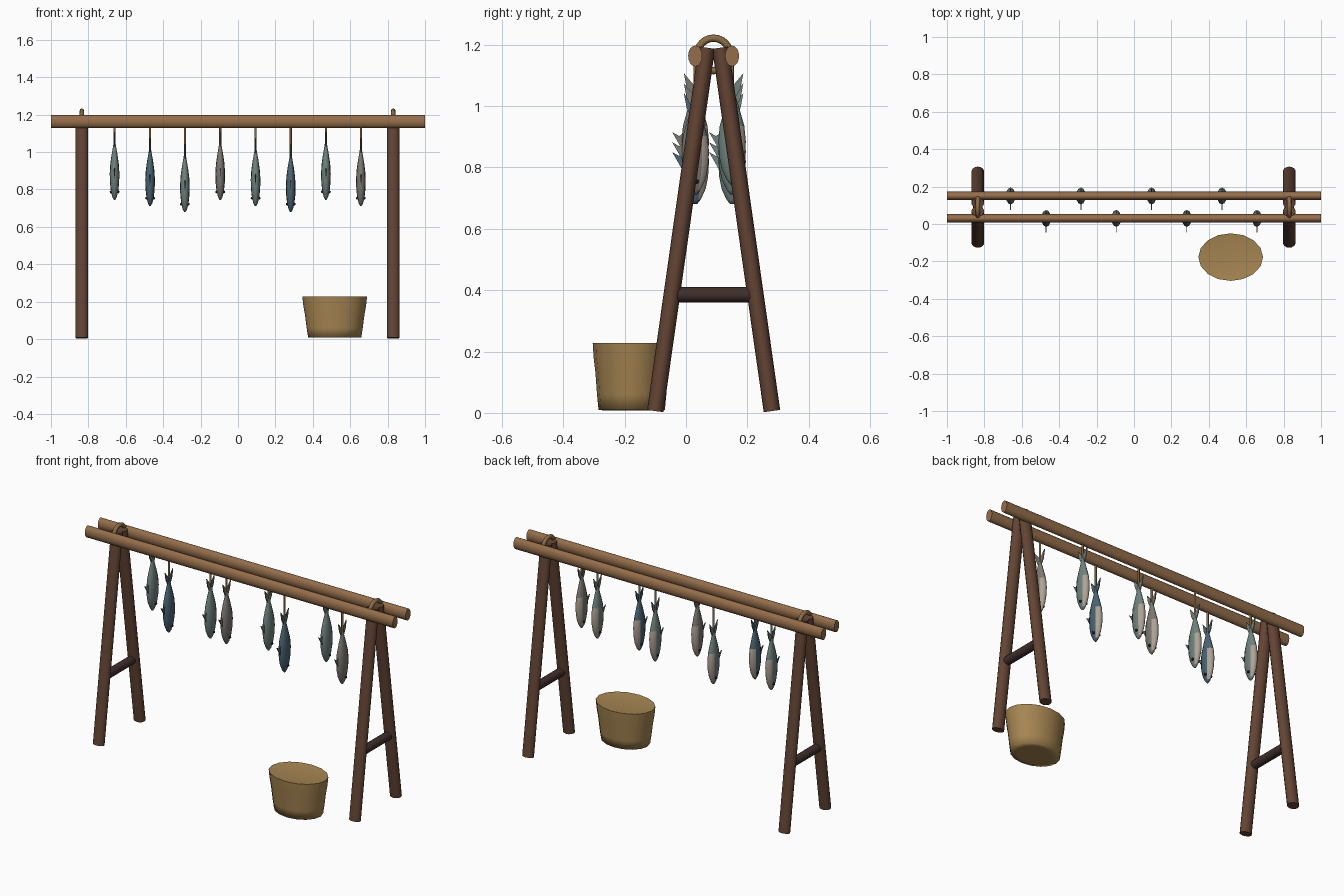
import bpy, bmesh, math
from mathutils import Vector, Matrix

if "Cube" in bpy.data.objects:
    bpy.data.objects.remove(bpy.data.objects["Cube"])


def material(name, rgb):
    m = bpy.data.materials.new(name)
    m.diffuse_color = (*rgb, 1)
    m.use_nodes = True
    m.node_tree.nodes["Principled BSDF"].inputs["Base Color"].default_value = m.diffuse_color
    return m


BEAM = material("light_wood", (0.30, 0.155, 0.07))
LEG = material("brown_wood", (0.125, 0.058, 0.034))
BAR = material("dark_wood", (0.05, 0.028, 0.025))
ROPE = material("rope", (0.25, 0.15, 0.06))
WICKER = material("wicker", (0.38, 0.235, 0.085))
BLUE = material("blue_scales", (0.07, 0.13, 0.17))
GREEN = material("green_scales", (0.16, 0.225, 0.21))
GREY = material("grey_scales", (0.20, 0.19, 0.165))
PALE = material("pale_belly", (0.42, 0.36, 0.30))
EYE = material("eye", (0.01, 0.01, 0.012))


def finish(bm, name, mats, angle=50):
    bmesh.ops.recalc_face_normals(bm, faces=bm.faces)
    me = bpy.data.meshes.new(name)
    bm.to_mesh(me)
    bm.free()
    ob = bpy.data.objects.new(name, me)
    bpy.context.collection.objects.link(ob)
    for m in mats:
        me.materials.append(m)
    bpy.ops.object.select_all(action='DESELECT')
    ob.select_set(True)
    bpy.context.view_layer.objects.active = ob
    bpy.ops.object.shade_smooth_by_angle(angle=math.radians(angle))
    return ob


def pole(name, a, b, rx, ry, mat, sides=14):
    """Elliptical pole from a to b; rx is across, ry the other way."""
    a, b = Vector(a), Vector(b)
    d = (b - a).normalized()
    side = Vector((0, 0, 1)) if abs(d.x) > 0.9 else Vector((1, 0, 0))
    other = d.cross(side).normalized()
    rot = Matrix((side, other, d)).transposed().to_4x4()
    bm = bmesh.new()
    bmesh.ops.create_cone(bm, cap_ends=True, segments=sides, radius1=1, radius2=1, depth=1,
                          matrix=Matrix.Translation((a + b) / 2) @ rot
                          @ Matrix.Diagonal((rx, ry, (b - a).length, 1)))
    return finish(bm, name, [mat])


def loft(bm, rings, sides, at):
    """Stack of ellipses (z, rx, ry), closed at both ends."""
    loops = []
    for z, rx, ry in rings:
        loops.append([bm.verts.new((at[0] + rx * math.cos(2 * math.pi * i / sides),
                                    at[1] + ry * math.sin(2 * math.pi * i / sides),
                                    at[2] + z)) for i in range(sides)])
    for lo, hi in zip(loops, loops[1:]):
        for i in range(sides):
            j = (i + 1) % sides
            bm.faces.new((lo[i], lo[j], hi[j], hi[i]))
    bm.faces.new(loops[0][::-1])
    bm.faces.new(loops[-1])


def plate(bm, pts, at, thick=0.005):
    """Thin fin cut out in the y-z plane."""
    l, r = ([bm.verts.new((at[0] + s * thick / 2, at[1] + y, at[2] + z)) for y, z in pts]
            for s in (-1, 1))
    n = len(pts)
    bm.faces.new(l)
    bm.faces.new(r[::-1])
    for i in range(n):
        j = (i + 1) % n
        bm.faces.new((l[i], r[i], r[j], l[j]))


# Two long beams
for label, y in (("front", 0.03), ("back", 0.15)):
    pole(label + "_beam", (-1, y, 1.163), (1, y, 1.163), 0.034, 0.023, BEAM, 16)

# End trestles with crossbars and rope lashings
for side, x in (("left", -0.835), ("right", 0.83)):
    pole(side + "_front_leg", (x, -0.1, 0.006), (x, 0.068, 1.19), 0.034, 0.027, LEG)
    pole(side + "_back_leg", (x, 0.28, 0.006), (x, 0.112, 1.19), 0.034, 0.027, LEG)
    pole(side + "_crossbar", (x, -0.04, 0.385), (x, 0.22, 0.385), 0.025, 0.025, BAR, 12)
    bpy.ops.mesh.primitive_torus_add(location=(x, 0.09, 1.168), rotation=(0, math.pi / 2, 0),
                                     major_radius=0.053, minor_radius=0.012,
                                     major_segments=24, minor_segments=8)
    ob = bpy.context.object
    ob.name = side + "_lashing"
    ob.data.materials.append(ROPE)
    bpy.ops.object.shade_smooth()

# Hanging fish, head down, alternating between the beams
BODY = [(0, .004, .006), (.015, .012, .018), (.05, .020, .034), (.09, .0245, .042),
        (.14, .026, .045), (.19, .023, .040), (.24, .016, .026), (.28, .009, .014),
        (.305, .005, .009)]
TAIL = [(-.008, .275), (-.028, .315), (-.037, .362), (0, .318), (.037, .362), (.028, .315), (.008, .275)]
XS = [-0.66, -0.47, -0.284, -0.095, 0.094, 0.282, 0.47, 0.657]
COLS = [GREEN, BLUE, GREEN, GREY]
for i, x in enumerate(XS):
    y = 0.15 if i % 2 == 0 else 0.03
    tip = (0.745, 0.712, 0.68)[i % 3]
    at = (x, y, tip)
    n = str(i + 1)
    bm = bmesh.new()
    loft(bm, BODY, 12, at)
    for f in bm.faces:
        c = f.calc_center_median()
        if c.y - y > 0.012 and c.z - tip < 0.17:
            f.material_index = 1
    finish(bm, "fish_body_" + n, [COLS[i % 4], PALE], 80)
    bm = bmesh.new()
    plate(bm, TAIL, at)
    plate(bm, [(-.035, .10), (-.075, .17), (-.052, .157), (-.035, .17)], at)
    finish(bm, "fish_fins_" + n, [COLS[i % 4]], 30)
    bm = bmesh.new()
    for s in (-1, 1):
        bmesh.ops.create_uvsphere(bm, u_segments=10, v_segments=6, radius=0.0075,
                                  matrix=Matrix.Translation((x + s * 0.019, y + 0.004, tip + 0.042)))
    finish(bm, "fish_eyes_" + n, [EYE], 80)
    pole("hanging_string_" + n, (x, y, tip + 0.29), (x, y, 1.15), 0.006, 0.006, ROPE, 8)

# Oval basket with a shallow filled top
bm = bmesh.new()
loft(bm, [(0.008, .10, .08), (0.009, .142, .108), (0.06, .150, .113), (0.13, .159, .118),
          (0.18, .168, .124), (0.228, .173, .127), (0.222, .12, .09)], 16, (0.517, -0.177, 0))
finish(bm, "basket", [WICKER], 100)
